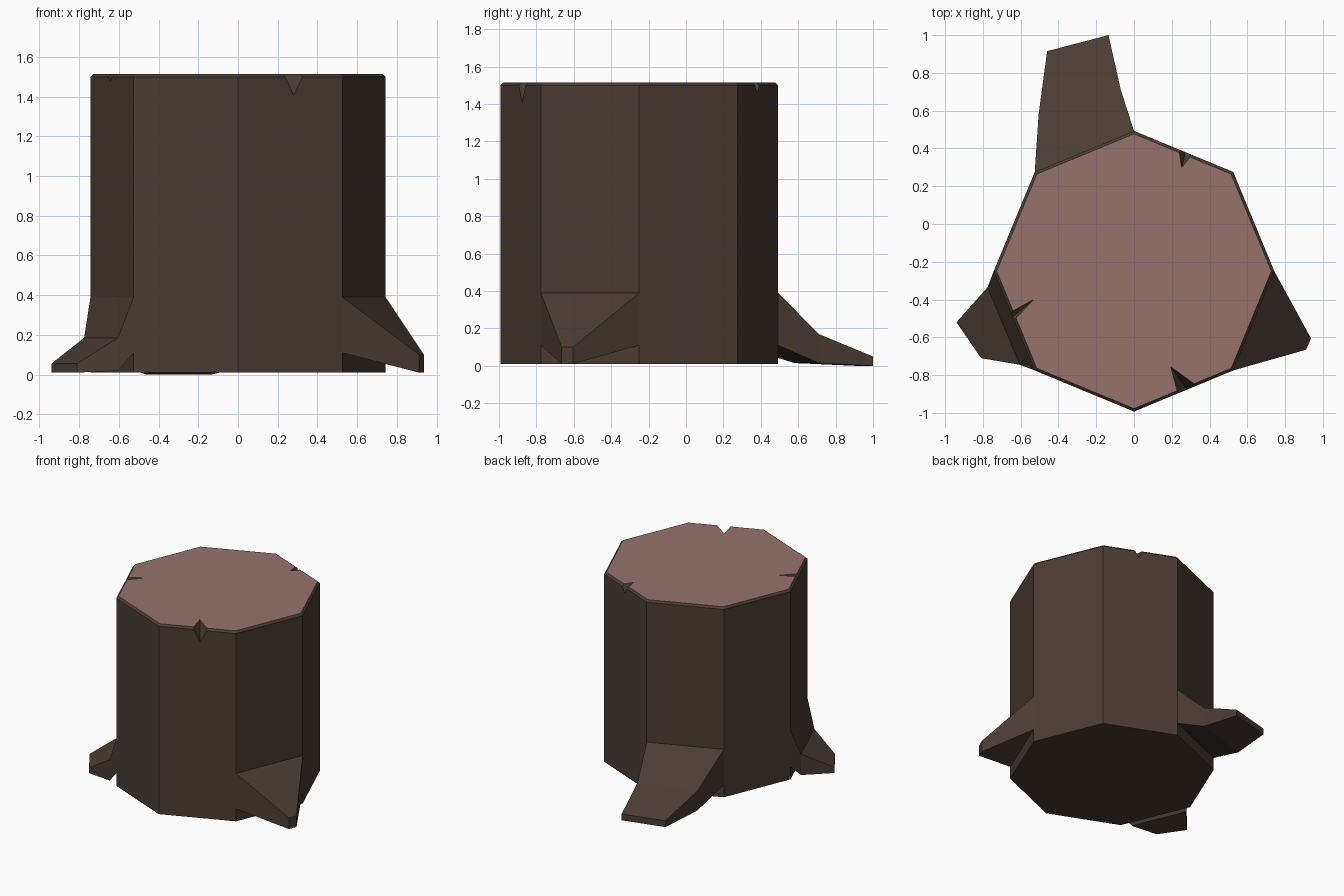
import bpy, bmesh, math
from mathutils import Vector

if "Cube" in bpy.data.objects:
    bpy.data.objects.remove(bpy.data.objects["Cube"])


def make_material(name, rgb):
    mat = bpy.data.materials.new(name)
    mat.use_nodes = True
    mat.diffuse_color = (*rgb, 1)
    mat.node_tree.nodes["Principled BSDF"].inputs["Base Color"].default_value = (*rgb, 1)
    return mat


bark = make_material("dark bark", (0.068, 0.045, 0.033))
wood = make_material("cut wood", (0.31, 0.168, 0.152))


def make_object(name, bm, *mats):
    bmesh.ops.recalc_face_normals(bm, faces=bm.faces)
    mesh = bpy.data.meshes.new(name)
    bm.to_mesh(mesh)
    bm.free()
    for mat in mats:
        mesh.materials.append(mat)
    obj = bpy.data.objects.new(name, mesh)
    bpy.context.collection.objects.link(obj)
    return obj


def loft(bm, rings):
    """Join rings of points with quads and cap both ends; returns the last cap."""
    rings = [[bm.verts.new(p) for p in ring] for ring in rings]
    n = len(rings[0])
    for low, high in zip(rings, rings[1:]):
        for i in range(n):
            j = (i + 1) % n
            bm.faces.new((low[i], low[j], high[j], high[i]))
    bm.faces.new(rings[0])
    return bm.faces.new(rings[-1])


# Octagonal trunk with a narrow chamfer around the cut top
SIDES, CENTRE_Y, RADIUS = 8, -0.25, 0.743


def trunk_ring(radius, z):
    return [(radius * math.sin(math.tau * i / SIDES),
             CENTRE_Y + radius * math.cos(math.tau * i / SIDES), z) for i in range(SIDES)]


bm = bmesh.new()
cap = loft(bm, [trunk_ring(RADIUS, 0.01), trunk_ring(RADIUS, 1.5), trunk_ring(RADIUS - 0.016, 1.515)])
cap.material_index = 1
trunk = make_object("trunk", bm, bark, wood)


# Splits in the rim: wedges with an opening at the top edge and one deep point
def cut_split(name, inner, rim_a, rim_b, depth):
    inner, rim_a, rim_b = Vector(inner), Vector(rim_a), Vector(rim_b)
    middle = (rim_a + rim_b) / 2
    outward = (middle - Vector((0, CENTRE_Y))).normalized() * 0.06
    top, deep = 1.52, 1.515 - depth
    bm = bmesh.new()
    points = [(*p, top) for p in (inner, rim_a, rim_b, rim_a + outward, rim_b + outward)]
    points += [(*middle, deep), (*(middle + outward), deep)]
    for p in points:
        bm.verts.new(p)
    bmesh.ops.convex_hull(bm, input=bm.verts)
    cutter = make_object(name, bm, bark)
    cutter.hide_render = True
    mod = trunk.modifiers.new(name, "BOOLEAN")
    mod.operation, mod.solver, mod.object = "DIFFERENCE", "EXACT", cutter
    bpy.context.view_layer.objects.active = trunk
    bpy.ops.object.modifier_apply(modifier=mod.name)
    bpy.data.objects.remove(cutter)


cut_split("front_split", (0.19, -0.75), (0.23, -0.9), (0.335, -0.855), 0.11)
cut_split("back_split", (0.25, 0.29), (0.235, 0.395), (0.31, 0.365), 0.06)
cut_split("side_split", (-0.52, -0.39), (-0.655, -0.475), (-0.635, -0.515), 0.04)


# Roots: each grows out of one trunk side; sections are (edge a, edge b, top, bottom)
def make_root(name, side, sections):
    ring = trunk_ring(RADIUS, 0)
    start = (ring[side][:2], ring[(side + 1) % SIDES][:2], 0.39, 0.11)
    bm = bmesh.new()
    loft(bm, [[(*a, low), (*b, low), (*b, high), (*a, high)]
              for a, b, high, low in [start] + sections])
    make_object(name, bm, bark)


make_root("left_root", 2, [((0.937, -0.605), (0.912, -0.665), 0.1, 0.01)])
make_root("right_root", 5, [((-0.605, -0.745), (-0.775, -0.335), 0.185, 0.02),
                            ((-0.81, -0.71), (-0.94, -0.52), 0.055, 0.01)])
make_root("back_root", 7, [((-0.505, 0.58), (-0.07, 0.71), 0.17, 0.015),
                           ((-0.46, 0.915), (-0.135, 1.0), 0.05, 0.0)])
